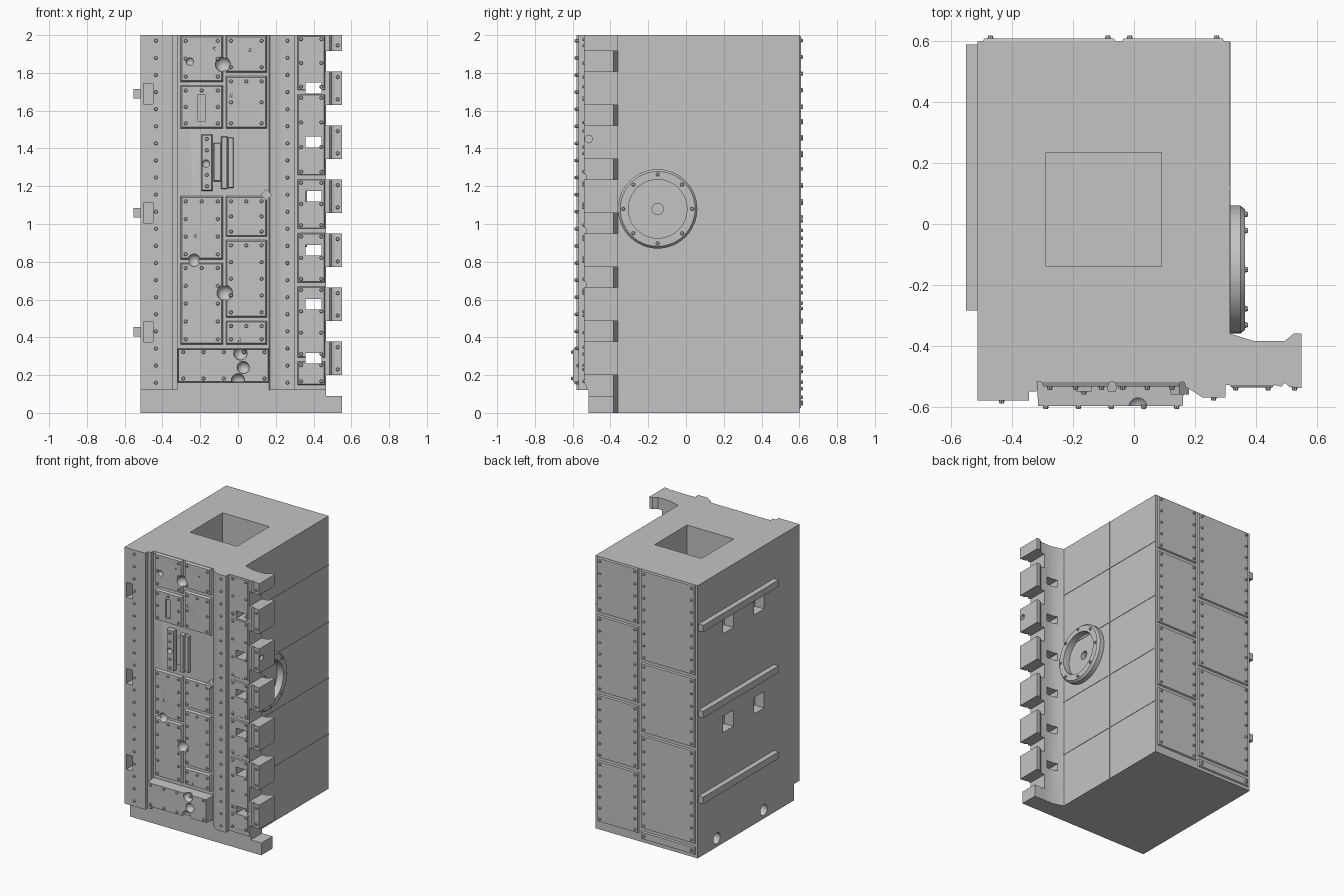
import bpy, bmesh, math
from mathutils import Matrix, Vector

cube = bpy.data.objects.get("Cube")
if cube:
    bpy.data.objects.remove(cube, do_unlink=True)

grey = bpy.data.materials.new("plain grey")
grey.use_nodes = True
grey.diffuse_color = (0.55, 0.55, 0.55, 1)
grey.node_tree.nodes["Principled BSDF"].inputs["Base Color"].default_value = grey.diffuse_color


def finish(name, bm):
    bmesh.ops.recalc_face_normals(bm, faces=bm.faces)
    mesh = bpy.data.meshes.new(name)
    bm.to_mesh(mesh)
    bm.free()
    mesh.materials.append(grey)
    obj = bpy.data.objects.new(name, mesh)
    bpy.context.scene.collection.objects.link(obj)
    return obj


def prism(bm, plan, z0, z1):
    """Extrude a plan outline between two heights."""
    face = bm.faces.new([bm.verts.new((x, y, z0)) for x, y in plan])
    out = bmesh.ops.extrude_face_region(bm, geom=[face])["geom"]
    verts = [v for v in out if isinstance(v, bmesh.types.BMVert)]
    bmesh.ops.translate(bm, verts=verts, vec=(0, 0, z1 - z0))


def box(bm, x0, x1, y0, y1, z0, z1):
    prism(bm, [(x0, y0), (x1, y0), (x1, y1), (x0, y1)], z0, z1)


def plate(bm, x0, x1, z0, z1, back, front, bevel=0.008):
    """Raised plate whose outer face is inset by a bevel."""
    rings = []
    for y, b in ((back, 0), (front, bevel)):
        rings.append([bm.verts.new((x, y, z)) for x, z in (
            (x0 + b, z0 + b), (x1 - b, z0 + b), (x1 - b, z1 - b), (x0 + b, z1 - b))])
    for ring in rings:
        bm.faces.new(ring)
    for i in range(4):
        j = (i + 1) % 4
        bm.faces.new((rings[0][i], rings[0][j], rings[1][j], rings[1][i]))


def rod(bm, centre, axis, r1, r2, length, sides):
    """Cylinder or cone centred at a point, along an axis."""
    turn = Vector(axis).to_track_quat("Z", "Y").to_matrix().to_4x4()
    bmesh.ops.create_cone(bm, cap_ends=True, segments=sides, radius1=r1, radius2=r2,
                          depth=length, matrix=Matrix.Translation(centre) @ turn)


def cut(obj, cutter):
    mod = obj.modifiers.new("cut", "BOOLEAN")
    mod.operation, mod.solver, mod.object = "DIFFERENCE", "EXACT", cutter
    mod.use_self = True
    deps = bpy.context.evaluated_depsgraph_get()
    mesh = bpy.data.meshes.new_from_object(obj.evaluated_get(deps))
    obj.modifiers.clear()
    obj.data = mesh


def spaced(a, b, step):
    n = max(1, round((b - a) / step))
    return [a + (b - a) * i / n for i in range(n + 1)]


bolts = bmesh.new()


def bolt(x, y, z, axis):
    rod(bolts, Vector((x, y, z)) + Vector(axis) * 0.003, axis, 0.011, 0.007, 0.014, 8)


def bolt_columns(x0, x1, z0, z1, y, side, step, inset):
    for x in (x0 + inset, x1 - inset):
        for z in spaced(z0 + inset, z1 - inset, step):
            bolt(x, y, z, (0, side, 0))


# Main block with front pillars and side flange
back_edge = [(0.465, -0.385), (0.395, -0.385), (0.315, -0.36), (0.315, 0.6), (-0.515, 0.6)]
bm = bmesh.new()
prism(bm, [(-0.515, -0.58), (-0.345, -0.58), (-0.345, -0.55), (-0.32, -0.55), (-0.32, -0.52),
           (0.165, -0.52), (0.17, -0.535), (0.225, -0.57), (0.3, -0.57), (0.3, -0.53),
           (0.465, -0.53)] + back_edge, 0.12, 2)
body = finish("main_block", bm)

# Base
bm = bmesh.new()
prism(bm, [(-0.515, -0.515), (0.465, -0.515)] + back_edge, 0, 0.12)
base = finish("base", bm)
bm = bmesh.new()
box(bm, 0.465, 0.55, -0.515, -0.385, 0, 0.09)
finish("base_tab", bm)

# Flange teeth
bm = bmesh.new()
pitch = 0.286
for i in range(7):
    z = 0.2 + pitch * i
    top = min(z + 0.178, 2)
    prism(bm, [(0.465, -0.53), (0.485, -0.535), (0.495, -0.522), (0.51, -0.535), (0.55, -0.54),
               (0.55, -0.36), (0.525, -0.36), (0.495, -0.385), (0.465, -0.385)], z, top)
    for dz in (0.03, 0.148):
        if z + dz < top:
            bolt(0.528, -0.538, z + dz, (0, -1, 0))
teeth = finish("flange_teeth", bm)

# Flange plates
bm = bmesh.new()
for z0, z1 in ((0.145, 0.275), (0.29, 0.672), (0.687, 0.955), (0.972, 1.24), (1.255, 1.69), (1.705, 2)):
    plate(bm, 0.312, 0.463, z0, z1, -0.525, -0.537)
    bolt_columns(0.312, 0.463, z0, z1, -0.537, -1, 0.12, 0.022)
flange_plates = finish("flange_plates", bm)

# Front armour plates
bm = bmesh.new()
columns = ((-0.307, -0.077, ((0.36, 0.797), (0.81, 1.15), (1.503, 1.737), (1.75, 2))),
           (-0.067, 0.155, ((0.36, 0.49), (0.503, 0.917), (0.93, 1.15), (1.503, 1.785), (1.8, 2))))
for x0, x1, rows in columns:
    for z0, z1 in rows:
        plate(bm, x0, x1, z0, z1, -0.515, -0.535, 0.01)
        bolt_columns(x0, x1, z0, z1, -0.535, -1, 0.1, 0.03)
        if z1 < 2:
            bolt((x0 + x1) / 2, -0.535, z1 - 0.03, (0, -1, 0))
front_plates = finish("front_plates", bm)

# Thick plate at the foot
bm = bmesh.new()
plate(bm, -0.32, 0.165, 0.16, 0.34, -0.515, -0.598, 0.005)
foot_plate = finish("foot_plate", bm)
for x in spaced(-0.29, 0.14, 0.11):
    for z in (0.182, 0.322):
        if z > 0.2 or abs(x) > 0.05:
            bolt(x, -0.598, z, (0, -1, 0))

# Fittings in the middle of the front
bm = bmesh.new()
plate(bm, -0.195, -0.135, 1.175, 1.475, -0.515, -0.55, 0.004)
plate(bm, -0.13, -0.088, 1.225, 1.43, -0.515, -0.535, 0.004)
plate(bm, -0.09, -0.055, 1.185, 1.465, -0.515, -0.55, 0.004)
plate(bm, -0.055, -0.022, 1.19, 1.46, -0.515, -0.54, 0.004)
rod(bm, (0.15, -0.54, 1.155), (0, -1, 0), 0.03, 0.03, 0.04, 4)
fittings = finish("front_fittings", bm)
for z in (1.2, 1.26, 1.39, 1.45):
    bolt(-0.165, -0.55, z, (0, -1, 0))

# Rows of bolts on the pillars
for z in spaced(0.16, 1.97, 0.09):
    bolt(-0.435, -0.58, z, (0, -1, 0))
    bolt(0.262, -0.57, z, (0, -1, 0))

# Back plates
bm = bmesh.new()
for x0, x1, rows in ((-0.5, -0.058, ((0.02, 0.085), (0.1, 0.79), (0.805, 1.32), (1.335, 2))),
                     (-0.042, 0.3, ((0.055, 0.51), (0.525, 0.995), (1.01, 1.575), (1.59, 2)))):
    for z0, z1 in rows:
        plate(bm, x0, x1, z0, z1, 0.595, 0.61)
        bolt_columns(x0, x1, z0, z1, 0.61, 1, 0.085, 0.028)
finish("back_plates", bm)

# Ledges on one side
bm = bmesh.new()
for z in (0.43, 1.06, 1.69):
    box(bm, -0.553, -0.51, -0.285, 0.59, z - 0.025, z + 0.025)
finish("side_ledges", bm)

# Thin seams on the other side
bm = bmesh.new()
box(bm, 0.31, 0.318, 0.115, 0.123, 0, 2)
for z in (0.4, 0.81, 1.22, 1.64):
    box(bm, 0.31, 0.318, -0.36, 0.6, z - 0.004, z + 0.004)
finish("side_seams", bm)

# Round port ring
ring_y, ring_z = -0.15, 1.08
bm = bmesh.new()
profile = [(0.155, 0.31), (0.21, 0.31), (0.21, 0.35), (0.198, 0.365), (0.155, 0.365)]
loops = []
for i in range(48):
    a = math.tau * i / 48
    loops.append([bm.verts.new((x, ring_y + r * math.cos(a), ring_z + r * math.sin(a))) for r, x in profile])
for i, loop in enumerate(loops):
    after = loops[(i + 1) % len(loops)]
    for k in range(5):
        m = (k + 1) % 5
        bm.faces.new((loop[k], loop[m], after[m], after[k]))
ring = finish("port_ring", bm)
for i in range(8):
    a = math.tau * i / 8
    bolt(0.365, ring_y + 0.182 * math.cos(a), ring_z + 0.182 * math.sin(a), (1, 0, 0))

bolt_obj = finish("bolts", bolts)

# Openings: shaft, flange slots, side sockets, pillar notches, port hub
bm = bmesh.new()
box(bm, -0.29, 0.09, -0.14, 0.235, 1.4, 2.1)
for i in range(6):
    z = 0.29 + pitch * i
    box(bm, 0.358, 0.443, -0.7, -0.3, z - 0.028, z + 0.028)
for z in (0.43, 1.06, 1.69):
    box(bm, -0.5, -0.45, -0.7, -0.5, z - 0.055, z + 0.055)
for z in (0.87, 1.595):
    for y in (-0.11, 0.245):
        box(bm, -0.6, -0.44, y - 0.06, y + 0.06, z - 0.06, z + 0.06)
for y in (-0.165, 0.38):
    rod(bm, (-0.5, y, 0.063), (1, 0, 0), 0.04, 0.04, 0.1, 24)
rod(bm, (0.33, ring_y, ring_z), (1, 0, 0), 0.03, 0.03, 0.1, 24)
rod(bm, (0.56, -0.515, 1.45), (1, 0, 0), 0.02, 0.02, 0.06, 16)
openings = finish("openings_cutter", bm)

# Dents and scratches
bm = bmesh.new()
for x, z, r, y in ((-0.08, 1.845, 0.041, -0.54), (-0.255, 1.86, 0.021, -0.54), (-0.233, 0.808, 0.034, -0.54),
                   (-0.07, 0.635, 0.042, -0.54), (0.013, 0.315, 0.036, -0.6), (0.028, 0.24, 0.033, -0.6),
                   (0, 0.172, 0.036, -0.6), (-0.17, 1.32, 0.021, -0.555)):
    bmesh.ops.create_uvsphere(bm, u_segments=20, v_segments=12, radius=r, matrix=Matrix.Translation((x, y, z)))
box(bm, -0.215, -0.172, -0.6, -0.522, 1.545, 1.683)
for x, z in ((-0.03, 1.7), (0.07, 1.94), (-0.22, 0.955), (0.015, 0.405), (-0.12, 1.95)):
    rod(bm, (x, -0.54, z), (0.3, 0, 1), 0.009, 0.002, 0.06, 6)
dents = finish("dents_cutter", bm)

for part in (body, base, teeth, flange_plates):
    cut(part, openings)
for part in (body, front_plates, foot_plate, fittings):
    cut(part, dents)
for cutter in (openings, dents):
    bpy.data.objects.remove(cutter, do_unlink=True)

# Smooth the round parts, keep edges sharp
bpy.ops.object.select_all(action="DESELECT")
for part in (body, base, front_plates, foot_plate, fittings, ring):
    part.select_set(True)
bpy.context.view_layer.objects.active = body
bpy.ops.object.shade_smooth_by_angle(angle=math.radians(30))
